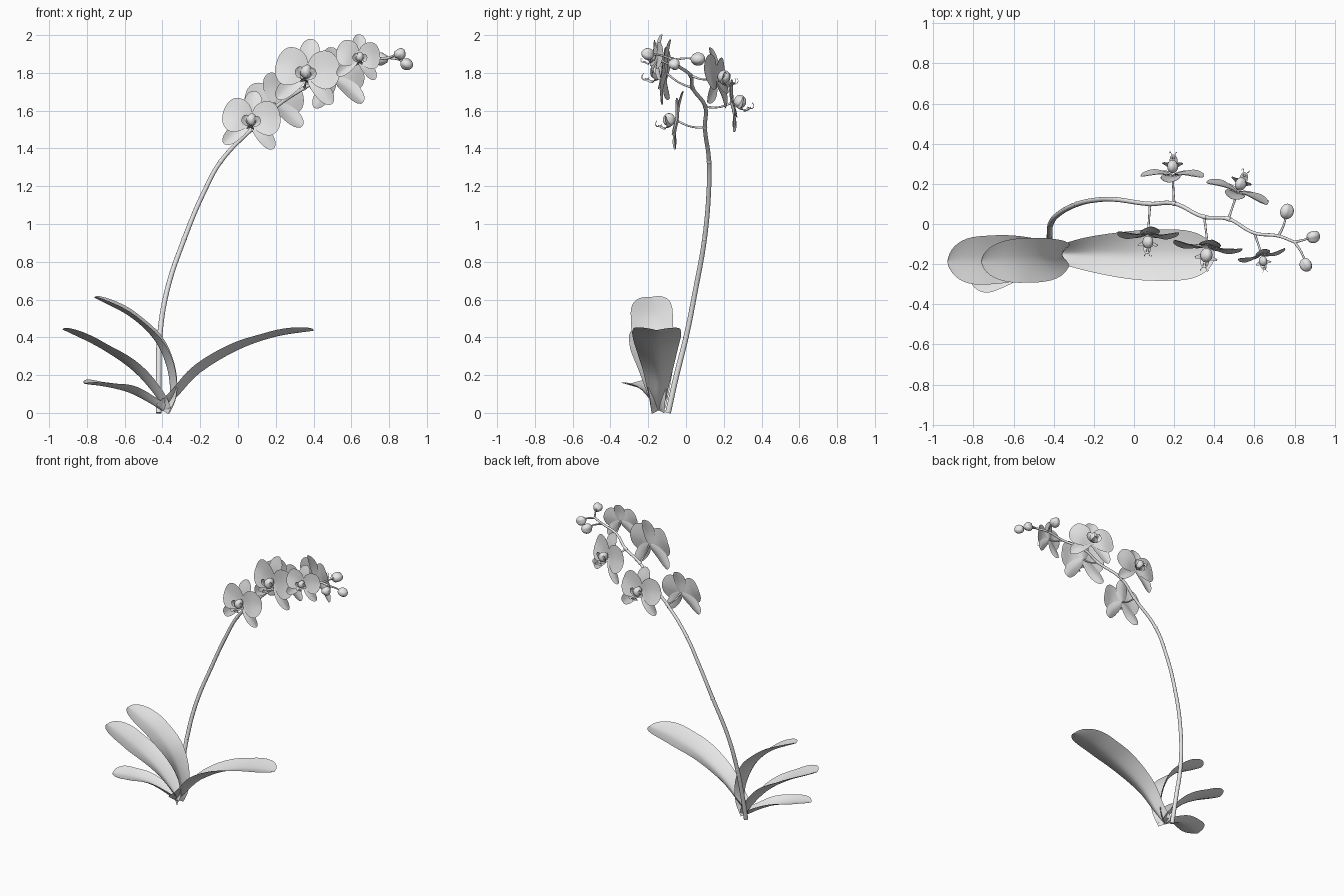
import bpy, bmesh, math
from mathutils import Vector, Matrix

cube = bpy.data.objects.get("Cube")
if cube:
    bpy.data.objects.remove(cube, do_unlink=True)

GREY = (0.8, 0.8, 0.8, 1)
mat = bpy.data.materials.new("plain grey")
mat.use_nodes = True
mat.diffuse_color = GREY
mat.node_tree.nodes["Principled BSDF"].inputs["Base Color"].default_value = GREY


def add(name, data, matrix=None):
    ob = bpy.data.objects.new(name, data)
    data.materials.append(mat)
    bpy.context.collection.objects.link(ob)
    if matrix:
        ob.matrix_world = matrix
    return ob


def tube(name, points, radii, matrix=None, sides=3):
    """Smooth round tube through points, with one radius per point."""
    cu = bpy.data.curves.new(name, "CURVE")
    cu.dimensions = "3D"
    cu.bevel_depth = 1
    cu.bevel_resolution = sides
    cu.resolution_u = 8
    cu.use_fill_caps = True
    sp = cu.splines.new("BEZIER")
    sp.bezier_points.add(len(points) - 1)
    for bp, p, r in zip(sp.bezier_points, points, radii):
        bp.co, bp.radius = p, r
        bp.handle_left_type = bp.handle_right_type = "AUTO"
    return add(name, cu, matrix)


def along(path, t):
    """Point on a Catmull-Rom spline through the path."""
    f = min(max(t, 0), 1) * (len(path) - 1)
    i = min(int(f), len(path) - 2)
    u = f - i
    b, c = path[i], path[i + 1]
    a = path[i - 1] if i else 2 * b - c
    d = path[i + 2] if i + 2 < len(path) else 2 * c - b
    return b + u * (c - a) / 2 + u * u * (a - 2.5 * b + 2 * c - d / 2) + u ** 3 * (1.5 * (b - c) + (d - a) / 2)


def blade(name, path, hint, width, fold, rows=20, cols=8, matrix=None):
    """Leaf or petal: width(t) is the half width, fold(t) the trough angle."""
    path = [Vector(p) for p in path]
    bm = bmesh.new()
    grid = []
    for i in range(rows + 1):
        t = (1 - math.cos(math.pi * i / rows)) / 2
        tangent = (along(path, t + .01) - along(path, t - .01)).normalized()
        side = tangent.cross(Vector(hint)).normalized()
        normal = side.cross(tangent)
        w, a, p = max(width(t), .0008), fold(t), along(path, t)
        row = []
        for j in range(cols + 1):
            v = 2 * j / cols - 1
            row.append(bm.verts.new(p + w * (side * v * math.cos(a) + normal * abs(v) ** 1.5 * math.sin(a))))
        grid.append(row)
    for lo, hi in zip(grid, grid[1:]):
        for j in range(cols):
            bm.faces.new((lo[j], lo[j + 1], hi[j + 1], hi[j]))
    me = bpy.data.meshes.new(name)
    bm.to_mesh(me)
    bm.free()
    me.shade_smooth()
    ob = add(name, me, matrix)
    mod = ob.modifiers.new("thickness", "SOLIDIFY")
    mod.thickness, mod.offset, mod.use_rim = .003, 0, False
    return ob


def ball(name, matrix, ribs):
    """Unit ball with three seams, like a closed bud."""
    bm = bmesh.new()
    bmesh.ops.create_uvsphere(bm, u_segments=24, v_segments=12, radius=1)
    for v in bm.verts:
        k = 1 - ribs * abs(math.cos(1.5 * math.atan2(v.co.y, v.co.x))) ** 6
        v.co.x *= k
        v.co.y *= k
    me = bpy.data.meshes.new(name)
    bm.to_mesh(me)
    bm.free()
    me.shade_smooth()
    return add(name, me, matrix)


# Leaves: narrow channelled base, broad rounded end
def leaf(name, path, base, wide, lean=0.0):
    def width(t):
        k = min(max((t - .1) / .6, 0), 1)
        w = base + (wide - base) * k * k * (3 - 2 * k)
        return w * math.sqrt(max(0, 1 - max(0, (t - .78) / .22) ** 2.6))
    heading = Vector(path[-1]) - Vector(path[0])
    heading.z = 0
    blade(name, path, Vector((0, -lean, 1)) - heading.normalized(), width,
          lambda t: .85 - .62 * min(1, t * 1.4), 32, 10)


leaf("right_leaf", [(-.4, -.145, .012), (-.32, -.15, .09), (-.2, -.15, .215), (0, -.155, .335),
                    (.2, -.155, .405), (.402, -.155, .437)], .062, .131)
leaf("upper_leaf", [(-.4, -.145, .012), (-.36, -.15, .1), (-.375, -.16, .24), (-.44, -.175, .385),
                    (-.57, -.18, .51), (-.76, -.185, .612)], .05, .114, .2)
leaf("middle_leaf", [(-.395, -.15, .01), (-.42, -.15, .07), (-.55, -.165, .22), (-.73, -.18, .345),
                     (-.928, -.19, .443)], .055, .124)
leaf("lower_leaf", [(-.4, -.15, .01), (-.47, -.165, .055), (-.58, -.195, .11), (-.7, -.24, .14),
                    (-.812, -.29, .155)], .048, .09)

# Arching flower stem with joint rings
STEM = [(-.42, -.095, 0), (-.42, -.05, .2), (-.415, 0, .4), (-.375, .05, .65), (-.285, .098, .92),
        (-.175, .121, 1.18), (-.092, .122, 1.33), (.08, .1, 1.51), (.2, .102, 1.62), (.35, .035, 1.72),
        (.47, .025, 1.785), (.6, -.045, 1.84), (.72, -.06, 1.87), (.8, -.09, 1.88)]
tube("stem", STEM, [.015 - .0006 * i for i in range(len(STEM))], sides=4)
for i in (2, 4, 6, 7, 8, 9, 10):
    p = Vector(STEM[i])
    d = (Vector(STEM[i + 1]) - Vector(STEM[i - 1])).normalized() * .012
    tube("stem_joint", [p - d, p, p + d], [.011, .0165 - .0005 * i, .011])


# Flowers, built in a frame with x across, y up and z out of the face
def flower(root, centre, facing, size, roll=-6):
    n = Vector(facing).normalized()
    r = Vector((0, 0, 1)).cross(n).normalized()
    u = n.cross(r)
    frame = Matrix((r, u, n)).transposed().to_4x4()
    m = Matrix.Translation(centre) @ frame @ Matrix.Rotation(math.radians(roll), 4, "Z") @ Matrix.Scale(size, 4)
    c, root = Vector(centre), Vector(root)
    tube("flower_stalk", [root, root.lerp(c, .5) - Vector((0, 0, .012)), c], [.0065, .005, .006])

    def petal(name, path, half, fold):
        blade(name, path, (0, 0, 1), lambda t: half * (4 * t * (1 - t)) ** .5 * (.85 + .25 * t),
              lambda t: fold, 16, 8, m)

    petal("top_sepal", [(0, 0, -.004), (0, .08, -.002), (0, .162, -.012)], .05, .2)
    for s in (-1, 1):
        petal("side_petal", [(s * .002, -.004, .004), (s * .075, .019, .012), (s * .152, .034, 0)], .094, .1)
        petal("lower_sepal", [(0, 0, -.004), (s * .07, -.065, .002), (s * .132, -.134, -.008)], .042, .25)
        petal("lip_side_lobe", [(s * .008, -.025, .03), (s * .032, -.008, .05), (s * .026, .022, .066)], .02, .4)
        tube("lip_whisker", [(s * .004, -.03, .08), (s * .009, -.042, .1), (s * .016, -.03, .114),
                             (s * .018, -.012, .108)], [.002, .0015, .0012, .001], m, 1)
    petal("lip_middle_lobe", [(0, -.015, .015), (0, -.042, .05), (0, -.034, .1)], .022, .4)
    ball("column", m @ Matrix.Translation((0, .002, .046)) @ Matrix.Diagonal((.028, .035, .032, 1)), .12)


flower(STEM[7], (.07, -.045, 1.545), (0, -1, .12), 1)
flower(STEM[8], (.192, .24, 1.64), (0, 1, .13), 1.02)
flower(STEM[9], (.367, -.105, 1.8), (-.12, -1, .08), 1.12)
flower(STEM[10], (.515, .155, 1.77), (.33, .94, .15), 1.05)
flower(STEM[11], (.635, -.15, 1.88), (.23, -.97, .1), .78)

# Closed buds on short stalks
for root, tip, size in ((STEM[12], (.76, .063, 1.873), .036), (STEM[13], (.857, -.203, 1.9), .032),
                        (STEM[13], (.893, -.063, 1.846), .032)):
    root, tip = Vector(root), Vector(tip)
    tube("bud_stalk", [root, root.lerp(tip, .5) + Vector((.008, 0, .006)), tip], [.007, .005, .006])
    turn = (tip - root).to_track_quat("Z", "Y").to_matrix().to_4x4()
    ball("bud", Matrix.Translation(tip) @ turn @ Matrix.Diagonal((size, size, size * 1.08, 1)), .16)
